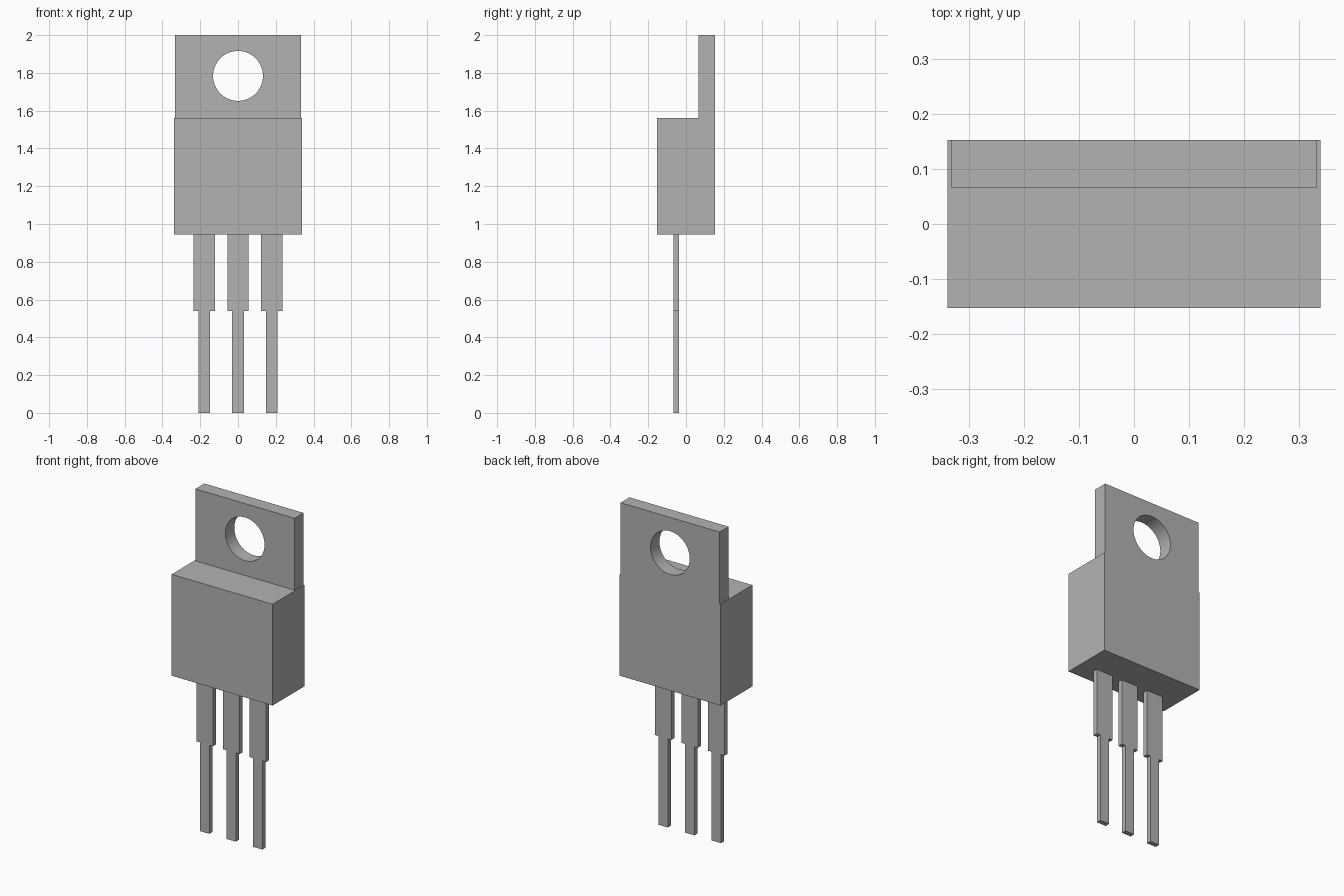
import bpy
import bmesh
from math import pi
from mathutils import Matrix

cube = bpy.data.objects.get("Cube")
if cube:
    bpy.data.objects.remove(cube, do_unlink=True)

grey = bpy.data.materials.new("plain_grey")
grey.use_nodes = True
grey.diffuse_color = (0.45, 0.45, 0.45, 1)
grey.node_tree.nodes["Principled BSDF"].inputs["Base Color"].default_value = grey.diffuse_color


def add_object(name, bm):
    mesh = bpy.data.meshes.new(name)
    bmesh.ops.recalc_face_normals(bm, faces=bm.faces)
    bm.to_mesh(mesh)
    bm.free()
    mesh.materials.append(grey)
    obj = bpy.data.objects.new(name, mesh)
    bpy.context.collection.objects.link(obj)
    return obj


def extrude_profile(name, points, y_front, y_back):
    """Extrude an x-z outline from y_front to y_back."""
    bm = bmesh.new()
    face = bm.faces.new([bm.verts.new((x, y_front, z)) for x, z in points])
    result = bmesh.ops.extrude_face_region(bm, geom=[face], use_keep_orig=True)
    verts = [v for v in result["geom"] if isinstance(v, bmesh.types.BMVert)]
    bmesh.ops.translate(bm, verts=verts, vec=(0, y_back - y_front, 0))
    return add_object(name, bm)


def rectangle(half, low, high):
    return [(-half, low), (half, low), (half, high), (-half, high)]


DEPTH = 0.153
BODY_LOW, BODY_TOP = 0.945, 1.562

# Moulded body block
extrude_profile("body", rectangle(0.34, BODY_LOW, BODY_TOP), -DEPTH, DEPTH)

# Mounting tab, flush with the back of the body
tab = extrude_profile("mounting_tab", rectangle(0.334, BODY_TOP, 2), 0.067, DEPTH)

# Round hole through the tab
bm = bmesh.new()
bmesh.ops.create_cone(bm, cap_ends=True, segments=64, radius1=0.132, radius2=0.132,
                      depth=1, matrix=Matrix.Translation((0, 0, 1.784)) @ Matrix.Rotation(pi / 2, 4, "X"))
cutter = add_object("hole_cutter", bm)
cutter.hide_render = True
cut = tab.modifiers.new("hole", "BOOLEAN")
cut.operation = "DIFFERENCE"
cut.solver = "EXACT"
cut.object = cutter
bpy.context.view_layer.objects.active = tab
tab.select_set(True)
bpy.ops.object.modifier_apply(modifier="hole")
bpy.data.objects.remove(cutter, do_unlink=True)
bpy.ops.object.shade_smooth_by_angle()

# Three stepped legs
WIDE, NARROW, STEP = 0.056, 0.031, 0.54
half_outline = [(NARROW, 0), (NARROW, STEP), (WIDE, STEP), (WIDE, BODY_LOW)]
outline = half_outline + [(-x, z) for x, z in reversed(half_outline)]
for side, name in ((-1, "right_leg"), (0, "middle_leg"), (1, "left_leg")):
    extrude_profile(name, [(x + side * 0.179, z) for x, z in outline], -0.065, -0.036)
